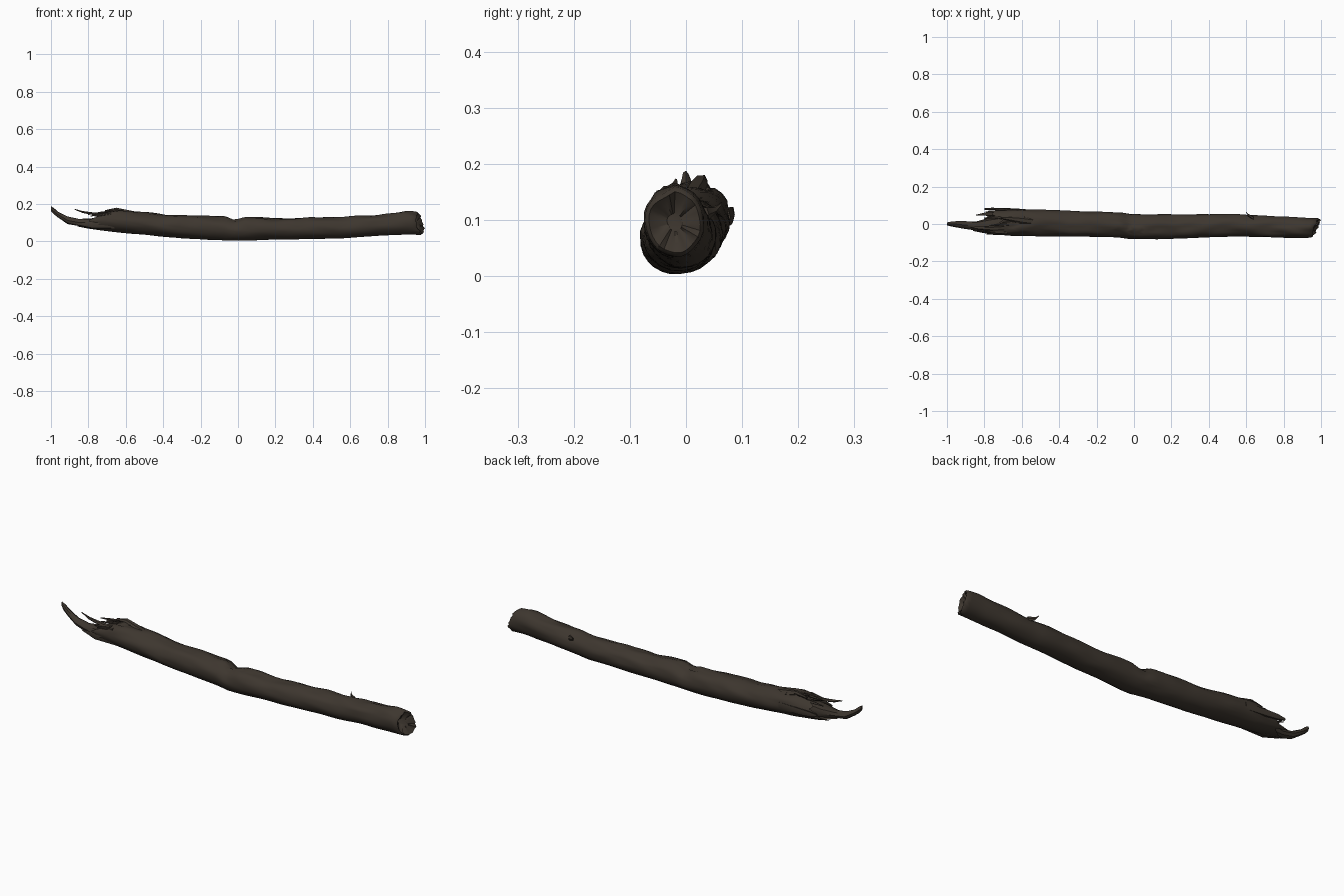
import bpy, bmesh, math, random
from mathutils import Vector, noise

random.seed(4)
cube = bpy.data.objects.get("Cube")
if cube:
    bpy.data.objects.remove(cube)

bark = bpy.data.materials.new("dark_brown_bark")
bark.use_nodes = True
colour = (0.047, 0.037, 0.028, 1)
bark.diffuse_color = colour
bsdf = next(n for n in bark.node_tree.nodes if n.type == "BSDF_PRINCIPLED")
bsdf.inputs["Base Color"].default_value = colour
bsdf.inputs["Roughness"].default_value = 0.9


def finish(bm, name, angle=50):
    bmesh.ops.recalc_face_normals(bm, faces=bm.faces)
    mesh = bpy.data.meshes.new(name)
    bm.to_mesh(mesh)
    bm.free()
    obj = bpy.data.objects.new(name, mesh)
    bpy.context.collection.objects.link(obj)
    mesh.materials.append(bark)
    bpy.ops.object.select_all(action="DESELECT")
    obj.select_set(True)
    bpy.context.view_layer.objects.active = obj
    bpy.ops.object.shade_smooth_by_angle(angle=math.radians(angle))
    return obj


def bridge(bm, rings):
    for a, b in zip(rings, rings[1:]):
        n = len(a)
        for i in range(n):
            j = (i + 1) % n
            bm.faces.new((a[i], a[j], b[j], b[i]))


# Trunk outline: x, front y, back y, bottom z, top z
OUTLINE = [
    (-0.90, -0.035, 0.050, 0.085, 0.135),
    (-0.80, -0.055, 0.070, 0.068, 0.145),
    (-0.65, -0.064, 0.080, 0.048, 0.172),
    (-0.50, -0.066, 0.078, 0.034, 0.153),
    (-0.30, -0.068, 0.070, 0.016, 0.141),
    (-0.07, -0.072, 0.062, 0.004, 0.134),
    (-0.02, -0.080, 0.054, 0.003, 0.112),
    (0.04, -0.084, 0.053, 0.003, 0.134),
    (0.20, -0.080, 0.052, 0.009, 0.122),
    (0.55, -0.066, 0.054, 0.015, 0.131),
    (0.75, -0.073, 0.042, 0.030, 0.143),
    (0.90, -0.076, 0.034, 0.036, 0.163),
    (1.00, -0.070, 0.032, 0.034, 0.150),
]


def outline(x):
    x = max(OUTLINE[0][0], min(OUTLINE[-1][0], x))
    for a, b in zip(OUTLINE, OUTLINE[1:]):
        if x <= b[0]:
            t = (x - a[0]) / (b[0] - a[0])
            return [p + (q - p) * t for p, q in zip(a[1:], b[1:])]


def surface(x, ang, shrink=1.0):
    y0, y1, z0, z1 = outline(x)
    c, s = math.cos(ang), math.sin(ang)
    # Rough weathered top, smoother belly
    rough = 0.05 + 0.09 * max(0, s)
    k = shrink * (0.99 + rough * noise.noise(Vector((x * 9, c * 2, s * 2))))
    return Vector((x, (y0 + y1) / 2 + (y1 - y0) / 2 * c * k,
                   (z0 + z1) / 2 + (z1 - z0) / 2 * s * k))


# Trunk with a jagged broken end and a slanted sawn-looking end
SIDES, RINGS = 28, 80
angles = [2 * math.pi * i / SIDES for i in range(SIDES)]
broken = [-0.76 + 0.07 * math.sin(a) + random.uniform(-0.06, 0.05) for a in angles]
slanted = [0.965 - 0.012 * math.sin(a) + 0.018 * math.cos(a)
           + random.uniform(-0.006, 0.006) for a in angles]
bm = bmesh.new()
rings = []
# Splintered hollow inside the broken end
for x, shrink in ((-0.68, 0.3), (-0.70, 0.72)):
    rings.append([bm.verts.new(surface(x + random.uniform(-0.03, 0.03), a, shrink))
                  for a in angles])
for r in range(RINGS + 1):
    t = r / RINGS
    rings.append([bm.verts.new(surface(lo + (hi - lo) * t, a))
                  for a, lo, hi in zip(angles, broken, slanted)])
# Dished end face with a rounded rim
for dx, shrink in ((0.008, 0.88), (-0.004, 0.6), (-0.014, 0.25)):
    rings.append([bm.verts.new(surface(x + dx, a, shrink))
                  for a, x in zip(angles, slanted)])
bridge(bm, rings)
bm.faces.new(rings[0])
bm.faces.new(rings[-1])
finish(bm, "trunk")


def splinter(name, path, sides=6):
    """Tapered shard: each path point is x, y, z, half width, half height."""
    bm = bmesh.new()
    rings = []
    for x, y, z, w, h in path:
        ring = []
        for i in range(sides):
            a = 2 * math.pi * i / sides
            k = random.uniform(0.85, 1.1)
            ring.append(bm.verts.new((x, y + w * k * math.cos(a), z + h * k * math.sin(a))))
        rings.append(ring)
    bridge(bm, rings)
    bm.faces.new(rings[0])
    bm.faces.new(rings[-1])
    return finish(bm, name, 40)


# Long upturned splinter at the broken end
splinter("long_splinter", [
    (-0.66, 0.00, 0.105, 0.050, 0.045), (-0.78, -0.01, 0.098, 0.044, 0.030),
    (-0.85, -0.01, 0.101, 0.026, 0.021), (-0.91, -0.005, 0.112, 0.019, 0.019),
    (-0.96, 0.00, 0.142, 0.015, 0.017), (-0.985, 0.00, 0.161, 0.011, 0.017),
    (-1.0, 0.00, 0.175, 0.007, 0.012)], 8)
# Thin shards around the break
splinter("top_shard", [
    (-0.68, -0.025, 0.135, 0.020, 0.014), (-0.78, -0.025, 0.149, 0.012, 0.007),
    (-0.83, -0.022, 0.157, 0.008, 0.006), (-0.875, -0.018, 0.172, 0.002, 0.002)])
splinter("back_shard", [
    (-0.58, 0.070, 0.105, 0.010, 0.020), (-0.70, 0.078, 0.108, 0.008, 0.018),
    (-0.76, 0.081, 0.110, 0.007, 0.014), (-0.80, 0.080, 0.113, 0.006, 0.006)])
splinter("front_shard", [
    (-0.66, -0.040, 0.090, 0.014, 0.024), (-0.78, -0.044, 0.085, 0.010, 0.017),
    (-0.86, -0.034, 0.092, 0.003, 0.004)])
splinter("ridge_shard", [
    (-0.52, 0.010, 0.145, 0.020, 0.010), (-0.60, 0.020, 0.160, 0.020, 0.012),
    (-0.65, 0.026, 0.170, 0.014, 0.011), (-0.71, 0.032, 0.162, 0.004, 0.006)])
# Loose bark flakes lying along the broken top
for i in range(7):
    x = random.uniform(-0.78, -0.5)
    ang = random.uniform(0.5, 2.5)
    p, q = surface(x, ang, 0.97), surface(x - 0.09, ang + 0.1, 1.08)
    m = (p + q) / 2
    splinter(f"bark_flake_{i + 1}", [(*p, 0.010, 0.006), (*m, 0.007, 0.006),
                                     (*q, 0.002, 0.002)], 5)
# Small twig stub on the back
splinter("twig_stub", [
    (0.64, 0.030, 0.110, 0.012, 0.014), (0.61, 0.048, 0.116, 0.007, 0.008),
    (0.60, 0.062, 0.128, 0.002, 0.002)])
